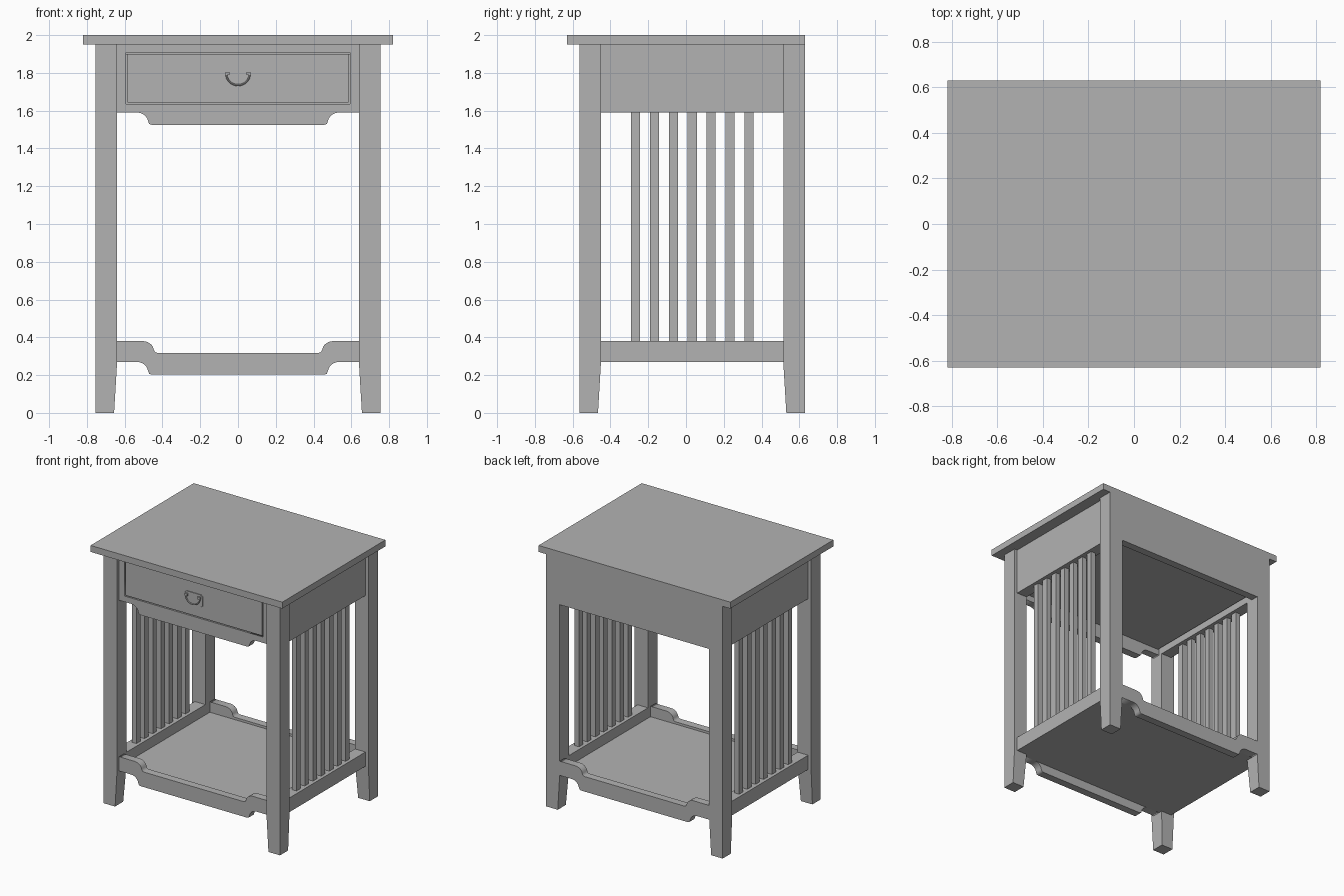
import bpy, bmesh, math
from mathutils import Vector

cube = bpy.data.objects.get("Cube")
if cube:
    bpy.data.objects.remove(cube, do_unlink=True)

grey = bpy.data.materials.new("plain_grey")
grey.use_nodes = True
GREY = (0.448, 0.448, 0.448, 1)
grey.diffuse_color = GREY
grey.node_tree.nodes["Principled BSDF"].inputs["Base Color"].default_value = GREY


def link(name, data):
    obj = bpy.data.objects.new(name, data)
    bpy.context.collection.objects.link(obj)
    data.materials.append(grey)
    return obj


def loft(name, rings):
    """Closed solid through a stack of rectangles (x0, x1, y0, y1, z)."""
    bm = bmesh.new()
    loops = [[bm.verts.new(p) for p in ((x0, y0, z), (x1, y0, z), (x1, y1, z), (x0, y1, z))]
             for x0, x1, y0, y1, z in rings]
    bm.faces.new(loops[0])
    bm.faces.new(loops[-1])
    for low, high in zip(loops, loops[1:]):
        for i in range(4):
            j = (i + 1) % 4
            bm.faces.new((low[i], low[j], high[j], high[i]))
    bmesh.ops.recalc_face_normals(bm, faces=bm.faces)
    mesh = bpy.data.meshes.new(name)
    bm.to_mesh(mesh)
    bm.free()
    return link(name, mesh)


def box(name, x0, x1, y0, y1, z0, z1):
    return loft(name, [(x0, x1, y0, y1, z0), (x0, x1, y0, y1, z1)])


def to_mesh(obj):
    bpy.ops.object.select_all(action='DESELECT')
    obj.select_set(True)
    bpy.context.view_layer.objects.active = obj
    bpy.ops.object.convert(target='MESH')


def prism(name, outlines, y0, y1):
    """Extrude x-z outlines along y; outlines inside the first become holes."""
    curve = bpy.data.curves.new(name, 'CURVE')
    curve.dimensions = '2D'
    curve.fill_mode = 'BOTH'
    curve.extrude = (y1 - y0) / 2
    for points in outlines:
        spline = curve.splines.new('POLY')
        spline.points.add(len(points) - 1)
        for p, (x, z) in zip(spline.points, points):
            p.co = (x, z, 0, 1)
        spline.use_cyclic_u = True
    obj = link(name, curve)
    obj.rotation_euler.x = math.pi / 2
    obj.location.y = (y0 + y1) / 2
    to_mesh(obj)
    return obj


def rect(x, z0, z1):
    return [(-x, z0), (x, z0), (x, z1), (-x, z1)]


def dipped(x_end, x_step, z, drop):
    """Left-to-right edge that drops through a rounded step in the middle."""
    half = [(-x_end, z)]
    for i in range(7):
        a = math.radians(90 - 80 * i / 6)
        half.append((-x_step + 0.06 * math.cos(a), z - drop * 0.85 * (1 - math.sin(a))))
    half += [(-x_step + 0.065, z - drop * 0.93), (-x_step + 0.078, z - drop)]
    return half + [(-x, h) for x, h in reversed(half)]


INNER, OUTER = 0.64, 0.755
FRONT, BACK = -0.565, 0.63
FACE = FRONT + 0.025

# Top board
box("table_top", -0.82, 0.82, -0.63, BACK, 1.95, 2.0)

for side, s in (("left", 1), ("right", -1)):
    # Legs, tapered on the inner faces near the foot
    for end, ya, yb, t in (("front", FRONT, FRONT + 0.115, -1), ("back", BACK, BACK - 0.115, 1)):
        rings = []
        for z, cut in ((0, 0.016), (0.27, 0), (1.95, 0)):
            xs = sorted((s * (INNER + cut), s * OUTER))
            ys = sorted((ya, yb + t * cut))
            rings.append((*xs, *ys, z))
        loft(f"{end}_{side}_leg", rings)
    # Side apron, lower rail and slats
    x0, x1 = sorted((s * INNER, s * (OUTER - 0.025)))
    box(f"{side}_apron", x0, x1, -0.45, 0.515, 1.59, 1.95)
    box(f"{side}_lower_rail", x0, x1, -0.45, 0.515, 0.27, 0.38)
    for i in range(7):
        y = -0.267 + 0.1 * i
        box(f"{side}_slat_{i + 1}", s * 0.685 - 0.02, s * 0.685 + 0.02,
            y - 0.024, y + 0.024, 0.38, 1.59)

# Front apron with a drawer opening, and the plain back apron
apron = dipped(INNER, 0.535, 1.59, 0.065) + [(INNER, 1.95), (-INNER, 1.95)]
prism("front_apron", [apron, rect(0.592, 1.635, 1.907)], FACE, FACE + 0.06)
box("back_apron", -INNER, INNER, BACK - 0.06, BACK, 1.59, 1.95)

# Shaped lower stretchers and the shelf between them
stretcher = dipped(INNER, 0.535, 0.27, 0.068) + dipped(INNER, 0.505, 0.38, 0.062)[::-1]
prism("front_stretcher", [stretcher], FACE, FACE + 0.06)
prism("back_stretcher", [stretcher], BACK - 0.06, BACK)
box("shelf", -INNER, INNER, FACE + 0.06, BACK - 0.06, 0.27, 0.30)

# Drawer
box("drawer_front", -0.584, 0.584, FACE, FACE + 0.05, 1.643, 1.899)
box("drawer_box", -0.63, 0.63, FACE + 0.06, BACK - 0.06, 1.635, 1.9)

# Handle backplate with notched corners
PLATE_Z = 1.773
corner = [(0.08, 0.036), (0.068, 0.04), (0.064, 0.048)]
plate = []
for sx, sz, step in ((1, 1, 1), (-1, 1, -1), (-1, -1, 1), (1, -1, -1)):
    plate += [(sx * x, PLATE_Z + sz * z) for x, z in corner[::step]]
prism("handle_plate", [plate], FACE - 0.006, FACE)

# Hanging bail and its two posts
bail = bpy.data.curves.new("handle_bail", 'CURVE')
bail.dimensions = '3D'
bail.bevel_depth = 0.005
bail.bevel_resolution = 2
bail.use_fill_caps = True
path = bail.splines.new('POLY')
path.points.add(16)
for i, p in enumerate(path.points):
    a = math.pi * (1 + i / 16)
    p.co = (0.062 * math.cos(a), FACE - 0.014, 1.795 + 0.06 * math.sin(a), 1)
bail_obj = link("handle_bail", bail)
to_mesh(bail_obj)
bpy.ops.object.shade_smooth_by_angle()
for name, x in (("left_handle_post", 0.055), ("right_handle_post", -0.055)):
    box(name, x - 0.011, x + 0.011, FACE - 0.02, FACE, 1.788, 1.806)
